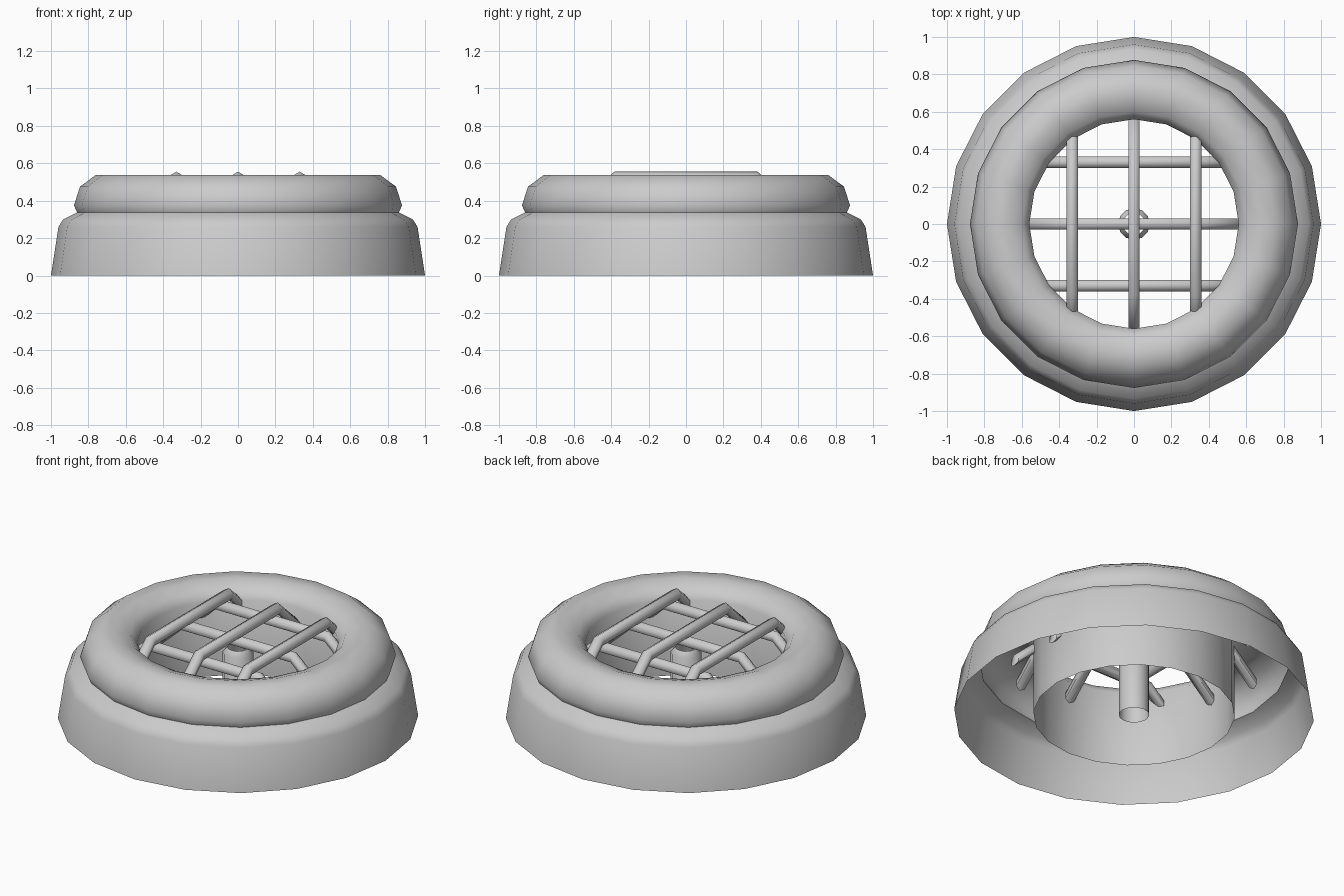
import bpy, bmesh, math
from mathutils import Vector

cube = bpy.data.objects.get("Cube")
if cube:
    bpy.data.objects.remove(cube, do_unlink=True)

GREY = (0.6, 0.6, 0.6, 1)
metal = bpy.data.materials.new("plain_grey")
metal.use_nodes = True
metal.diffuse_color = GREY
metal.node_tree.nodes["Principled BSDF"].inputs["Base Color"].default_value = GREY


def finish(name, bm, angle):
    mesh = bpy.data.meshes.new(name)
    bmesh.ops.recalc_face_normals(bm, faces=bm.faces)
    bm.to_mesh(mesh)
    bm.free()
    mesh.materials.append(metal)
    obj = bpy.data.objects.new(name, mesh)
    bpy.context.collection.objects.link(obj)
    bpy.ops.object.select_all(action='DESELECT')
    obj.select_set(True)
    bpy.context.view_layer.objects.active = obj
    bpy.ops.object.shade_smooth_by_angle(angle=math.radians(angle))
    return obj


def skin(bm, rings):
    """Join neighbouring closed rings of vertices with quads."""
    for a, b in zip(rings, rings[1:]):
        n = len(a)
        for i in range(n):
            j = (i + 1) % n
            bm.faces.new((a[i], a[j], b[j], b[i]))


def revolve(name, profile, sides, angle=50):
    bm = bmesh.new()
    steps = [math.tau * i / sides for i in range(sides)]
    skin(bm, [[bm.verts.new((r * math.cos(t), r * math.sin(t), z)) for t in steps]
              for r, z in profile])
    return finish(name, bm, angle)


def bent_bar(name, offset, height, along_x, radius=0.035, sides=6):
    """Six-sided rod, flat in the middle with both ends bent down."""
    bm = bmesh.new()
    rings = []
    for s, drop in ((-0.58, 0.19), (-0.37, 0), (0.37, 0), (0.58, 0.19)):
        ring = []
        for i in range(sides):
            t = math.tau * i / sides
            side, up = radius * math.sin(t), radius * math.cos(t)
            shift = math.copysign(up * 0.37, s)  # mitre at the bend
            p = Vector((offset + side, s + shift, height - drop + up))
            ring.append(bm.verts.new((p.y, p.x, p.z) if along_x else p))
        rings.append(ring)
    skin(bm, rings)
    bm.faces.new(rings[0])
    bm.faces.new(rings[-1])
    return finish(name, bm, 65)


# Flared outer skirt with a rounded shoulder
revolve("outer_skirt", [(1, 0), (0.96, 0.26), (0.935, 0.3), (0.86, 0.337)], 20)

# Rounded rim that rolls over into the inner tube
revolve("rounded_rim", [(0.86, 0.337), (0.877, 0.375), (0.845, 0.475), (0.76, 0.538),
                        (0.68, 0.538), (0.6, 0.51), (0.56, 0.46), (0.56, 0)], 20, 60)

# Open centre post with a narrowed top
revolve("centre_post", [(0.085, 0), (0.085, 0.4), (0.06, 0.43)], 12)

# Crossed grille, one set of bars resting on the other
for label, offset in (("first", -0.33), ("middle", 0), ("last", 0.33)):
    bent_bar("upper_bar_" + label, offset, 0.52, False)
    bent_bar("lower_bar_" + label, offset, 0.465, True)
